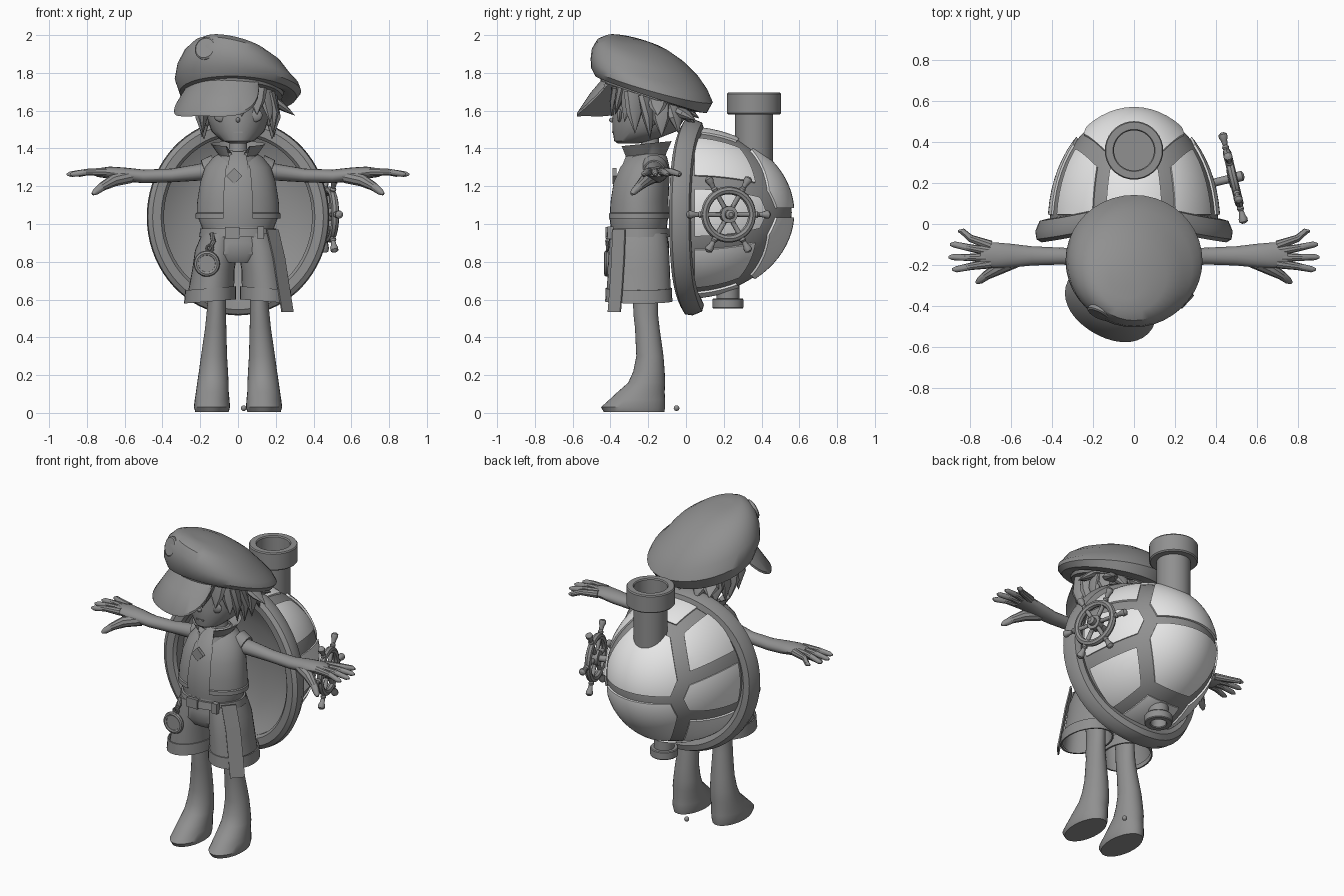
import bpy, bmesh, math
from mathutils import Vector as V, Matrix

old = bpy.data.objects.get("Cube")
if old:
    bpy.data.objects.remove(old)

def material(name, value):
    m = bpy.data.materials.new(name)
    m.use_nodes = True
    m.diffuse_color = (value, value, value, 1)
    m.node_tree.nodes["Principled BSDF"].inputs["Base Color"].default_value = (value, value, value, 1)
    return m

GREY = material("mid grey", 0.28)
PALE = material("pale grey", 0.8)
parts = []

def finish(name, bm, mat=GREY):
    bmesh.ops.recalc_face_normals(bm, faces=bm.faces)
    me = bpy.data.meshes.new(name)
    bm.to_mesh(me)
    bm.free()
    me.materials.append(mat)
    ob = bpy.data.objects.new(name, me)
    bpy.context.collection.objects.link(ob)
    parts.append(ob)
    return ob

def ring(c, u, v, n=24, a0=0.0, a1=math.tau):
    full = abs(a1 - a0 - math.tau) < 1e-4
    step = (a1 - a0) / (n if full else n - 1)
    return [V(c) + V(u) * math.cos(a0 + i * step) + V(v) * math.sin(a0 + i * step) for i in range(n)]

def skin(name, rings, caps=(True, True), around=True, loop=False):
    """Join a row of rings into one surface."""
    bm = bmesh.new()
    rows = [[bm.verts.new(p) for p in r] for r in rings]
    n = len(rows[0])
    pairs = list(zip(rows, rows[1:])) + ([(rows[-1], rows[0])] if loop else [])
    for a, b in pairs:
        for i in range(n if around else n - 1):
            j = (i + 1) % n
            bm.faces.new((a[i], a[j], b[j], b[i]))
    if around and not loop:
        for cap, row in zip(caps, (rows[0], rows[-1])):
            if cap:
                bm.faces.new(row)
    return finish(name, bm)

def stack(name, rows, caps=(True, True), n=28, a0=0.0, a1=math.tau):
    """Rows of z, cx, cy, rx, ry and optional slopes in x and y."""
    rings = []
    for z, cx, cy, rx, ry, *s in rows:
        sx, sy = s if s else (0, 0)
        rings.append(ring((cx, cy, z), (rx, 0, rx * sx), (0, ry, ry * sy), n, a0, a1))
    return skin(name, rings, caps, abs(a1 - a0 - math.tau) < 1e-4)

def tube(name, pts, n=10, flat=1.0):
    """Tapered tube through points of x, y, z, radius."""
    rings = []
    for i, p in enumerate(pts):
        t = V(pts[min(i + 1, len(pts) - 1)][:3]) - V(pts[max(i - 1, 0)][:3])
        q = t.to_track_quat('Z', 'Y')
        rings.append(ring(p[:3], q @ V((p[3], 0, 0)), q @ V((0, p[3] * flat, 0)), n))
    return skin(name, rings)

def ball(name, c, r, n=16):
    bm = bmesh.new()
    bmesh.ops.create_uvsphere(bm, u_segments=n, v_segments=n // 2, radius=1)
    bm.transform(Matrix.Translation(c) @ Matrix.Diagonal((*r, 1)))
    return finish(name, bm)

def box(name, c, size, turn=0.0):
    bm = bmesh.new()
    bmesh.ops.create_cube(bm, size=1)
    bm.transform(Matrix.Translation(c) @ Matrix.Rotation(turn, 4, 'Y') @ Matrix.Diagonal((*size, 1)))
    return finish(name, bm)

def torus(name, c, normal, r, t, n=32):
    q = V(normal).to_track_quat('Z', 'Y')
    rings = []
    for i in range(n):
        d = q @ V((math.cos(i * math.tau / n), math.sin(i * math.tau / n), 0))
        rings.append(ring(V(c) + d * r, d * t, (q @ V((0, 0, 1))) * t, 8))
    return skin(name, rings, loop=True)

# Legs, shorts and arms
for s, side in ((-1, "right"), (1, "left")):
    stack(side + "_leg", [(z, s * cx, cy, rx, ry) for z, cx, cy, rx, ry in (
        (0.005, .138, -.275, .088, .16), (.03, .138, -.28, .096, .17), (.07, .137, -.258, .092, .148),
        (.11, .136, -.238, .087, .125), (.16, .133, -.208, .083, .098), (.22, .13, -.196, .077, .083),
        (.3, .127, -.191, .069, .072), (.45, .118, -.205, .056, .065), (.52, .115, -.213, .052, .065),
        (.6, .112, -.215, .048, .066), (.75, .11, -.22, .05, .07))])
    stack(side + "_shorts_leg", [(z, s * cx, -.25, rx, ry) for z, cx, rx, ry in (
        (.95, .095, .095, .15), (.86, .115, .113, .16), (.76, .13, .112, .165), (.6, .147, .125, .17))], (True, False))
    stack(side + "_cuff", [(z, s * cx, -.25, rx, ry, -.08 * s, 0) for z, cx, rx, ry in (
        (.66, .145, .128, .168), (.66, .145, .135, .175), (.59, .148, .138, .178), (.59, .148, .13, .168))], (False, False))
    skin(side + "_arm", [ring((s * x, y, z), (0, ry, 0), (0, 0, rz), 16) for x, y, z, ry, rz in (
        (.08, -.18, 1.28, .07, .06), (.18, -.17, 1.277, .05, .046), (.35, -.157, 1.257, .041, .036),
        (.5, -.156, 1.252, .047, .036), (.6, -.155, 1.262, .058, .037), (.68, -.153, 1.272, .063, .032),
        (.75, -.15, 1.272, .058, .022))])
    for k, (x, y, y0) in enumerate(((.86, -.035, -.105), (.9, -.1, -.135), (.907, -.162, -.165), (.89, -.222, -.193))):
        tube(side + "_finger_%d" % k, [(s * .7, y0, 1.275, .024), (s * .8, (y + y0) / 2, 1.275, .018),
             (s * (x - .02), y, 1.264, .015), (s * x, y, 1.262, .006)])
    tube(side + "_thumb", [(s * .57, -.175, 1.25, .035), (s * .66, -.215, 1.23, .033),
                           (s * .72, -.25, 1.197, .023), (s * .755, -.277, 1.17, .018), (s * .77, -.287, 1.158, .008)])
    # Vest armhole trim
    skin(side + "_armhole", [ring((s * x, -.17, z), (0, r, 0), (s * .02, 0, r), 20)
                             for x, z, r in ((.12, 1.29, .075), (.175, 1.278, .06), (.175, 1.278, .052))], (False, False))

stack("shorts_hips", [(.795, 0, -.25, .17, .13), (.84, 0, -.25, .215, .16), (.9, 0, -.25, .207, .16), (.985, 0, -.25, .185, .15)])
stack("belt", [(z, 0, -.25, r, r - .035) for z, r in ((.93, .19), (.93, .206), (.975, .2), (.975, .185))], (False, False))
box("belt_buckle", (-.03, -.417, .953), (.075, .02, .06))
box("belt_loop", (.12, -.4, .953), (.035, .03, .065))
skin("hanging_strap", [[V((x + dx, y + dy, z)) for dx, dy in ((-.03, -.03), (.03, .035), (.024, .041), (-.036, -.024))]
     for x, y, z in ((.185, -.36, .97), (.22, -.365, .82), (.245, -.375, .66), (.265, -.385, .535))])

# Pocket watch on its chain
tube("watch_chain", [(-.14, -.395, .95, .012), (-.13, -.415, .91, .014), (-.15, -.415, .86, .01)], 8)
torus("watch_rim", (-.165, -.42, .79), (0, 1, 0), .055, .014)
skin("watch_face", [ring((-.165, y, .79), (.052, 0, 0), (0, 0, .052)) for y in (-.428, -.405)])
torus("watch_ring", (-.15, -.418, .87), (0, 1, 0), .018, .006, 16)

# Torso, open vest, neck and collar
body = ((1.03, -.25, .22, .162), (1.12, -.25, .216, .158), (1.22, -.24, .2, .152), (1.3, -.222, .175, .135),
        (1.355, -.205, .13, .105), (1.39, -.2, .07, .07))
stack("shirt", [(.95, 0, -.25, .18, .145)] + [(z - .005, 0, y, rx - .012, ry - .008) for z, y, rx, ry in body])
gap = .36
stack("vest", [(z, 0, y, rx, ry) for z, y, rx, ry in body], n=36, a0=-math.pi / 2 + gap, a1=math.pi * 1.5 - gap)
stack("vest_hem", [(z, 0, -.25, r, r - .057) for z, r in ((1.06, .219), (1.055, .225), (1.03, .226), (1.03, .215))],
      n=36, a0=-math.pi / 2 + gap, a1=math.pi * 1.5 - gap)
stack("neck", [(1.34, 0, -.19, .06, .06), (1.4, 0, -.19, .048, .048), (1.52, 0, -.19, .048, .048)])
stack("collar", [(1.32, 0, -.235, .11, .125, 0, .3), (1.37, 0, -.215, .105, .115, 0, .12),
                 (1.425, 0, -.215, .145, .14, 0, .1), (1.42, 0, -.215, .13, .125, 0, .1), (1.36, 0, -.2, .06, .07)],
      n=28, a0=-math.pi / 2 + .45, a1=math.pi * 1.5 - .45)
box("diamond_brooch", (-.02, -.378, 1.255), (.06, .02, .06), math.pi / 4)

# Head and face
stack("head", [(1.425, 0, -.31, .035, .05), (1.44, 0, -.28, .085, .1), (1.49, 0, -.22, .14, .168),
               (1.56, 0, -.197, .165, .193), (1.65, 0, -.18, .172, .2), (1.76, 0, -.19, .16, .19)])
ball("nose", (0, -.386, 1.55), (.012, .022, .014))
box("mouth", (0, -.382, 1.485), (.05, .018, .008))
for s in (-1, 1):
    ball("eye", (s * .085, -.352, 1.575), (.045, .014, .036))
    ball("ear", (s * .165, -.19, 1.56), (.02, .035, .045))

# Hair
ball("hair_back", (0, -.135, 1.655), (.19, .165, .15), 24)
locks = [((.165, -.28, 1.7), (.185, -.27, 1.48)), ((.17, -.21, 1.68), (.18, -.19, 1.45)), ((.17, -.13, 1.66), (.19, -.13, 1.46)),
         ((.15, -.07, 1.64), (.18, -.04, 1.48)), ((.09, -.03, 1.62), (.1, .05, 1.52)), ((.13, -.06, 1.61), (.2, .05, 1.55))]
for s in (-1, 1):
    for k, (a, b) in enumerate(locks):
        mid = (V(a) + V(b)) / 2 + V((.01, 0, 0))
        tube("hair_lock_%d" % k, [(s * a[0], *a[1:], .05), (s * mid.x, mid.y, mid.z, .046), (s * b[0], *b[1:], .002)], 8, .6)
for a, b in (((.05, -.355, 1.72), (.02, -.395, 1.57)), ((.1, -.34, 1.72), (.1, -.375, 1.58)), ((.15, -.3, 1.72), (.17, -.325, 1.54)),
             ((-.08, -.355, 1.72), (-.1, -.375, 1.6)), ((.18, -.15, 1.66), (.3, -.15, 1.575)), ((0, -.02, 1.62), (0, .07, 1.56))):
    tube("hair_fringe", [(*a, .055), (*((V(a) + V(b)) / 2), .042), (*b, .002)], 8, .5)

# Slouched cap
stack("cap_crown", [(1.73, 0, -.19, .18, .18, 0, -.33), (1.675, .01, -.19, .25, .22, 0, -.36), (1.685, 0, -.185, .31, .295, -.04, -.33),
      (1.735, 0, -.18, .335, .322, -.1, -.28), (1.79, 0, -.195, .322, .31, -.16, -.27), (1.845, 0, -.215, .285, .285, -.24, -.27),
      (1.9, 0, -.232, .235, .24, -.25, -.29), (1.94, -.01, -.248, .17, .18, -.24, -.28), (1.965, -.03, -.265, .09, .1, -.18, -.2),
      (1.972, -.035, -.27, .03, .03, -.18, -.2)], n=40)
stack("cap_band", [(1.67, -.01, -.2, .215, .215, 0, -.33), (1.67, -.01, -.2, .245, .25, 0, -.33),
                   (1.74, -.01, -.2, .265, .265, 0, -.33)], n=40)
visor = []
for low, lift in ((0, 0), (.5, .012), (1, 0), (1, -.014), (.5, -.014), (0, -.02)):
    row = []
    for i in range(25):
        t = i / 12 - 1
        a = -math.pi / 2 - .52 + t * .95
        reach = low * (1 - t ** 4 * .85)
        r = .245 + .15 * reach
        row.append(V((r * math.cos(a), -.19 + r * math.sin(a), 1.785 - .2 * reach + lift - .03 * t * t)))
    visor.append(row)
skin("cap_visor", visor, around=False, loop=True)
q = V((-.42, -.85, .3)).to_track_quat('Z', 'Y')
skin("cap_badge", [ring(V((-.165, -.425, 1.925)) + q @ V((0, 0, h)), q @ V((r, 0, 0)), q @ V((0, r, 0)))
                   for h, r in ((-.03, .062), (.018, .062), (.024, .054))])
ball("cap_button", (.1, -.44, 1.8), (.016, .016, .016))

# Shell: dome, rim, hollow front and raised plates
SHELL = Matrix.Translation((0, 0, 1.06)) @ Matrix.Diagonal((.412, .56, .445, 1))
def dome(cuts):
    bm = bmesh.new()
    bmesh.ops.create_uvsphere(bm, u_segments=64, v_segments=40, radius=1)
    for co, no in cuts:
        bmesh.ops.bisect_plane(bm, geom=bm.verts[:] + bm.edges[:] + bm.faces[:], plane_co=co, plane_no=no, clear_inner=True)
    return bm
bm = dome([((0, 0, 0), (0, 1, 0))])
bm.transform(SHELL)
finish("shell_dome", bm)
skin("shell_hollow", [ring((0, y, 1.05), (.42 * k, 0, 0), (0, 0, .46 * k), 48)
                      for k, y in ((1, -.02), (.85, .025), (.6, .065), (.3, .085), (.05, .09))], (False, True))
rim = []
for i in range(72):
    a = i * math.tau / 72
    c, s = math.cos(a), math.sin(a)
    mid = V((.437 * c, -.035 + .035 * s ** 2 + .035 * s ** 6, 1.037 + .475 * s))
    out = V((c, 0, s))
    rim.append([mid + out * u + V((0, v, 0)) for u, v in
                ((-.045, -.03), (-.03, -.048), (.015, -.055), (.04, -.04), (.046, 0), (.025, .05), (-.01, .06), (-.045, .045))])
skin("shell_rim", rim, loop=True)

def seed(polar, azimuth):
    p, a = math.radians(polar), math.radians(azimuth)
    return V((math.sin(p) * math.cos(a), math.cos(p), math.sin(p) * math.sin(a)))
seeds = [seed(29, 90), seed(29, -90)] + [seed(82, a) for a in (90, 42, 0, -42, -90, -138, 180, 138)]
for i, si in enumerate(seeds):
    cuts = [((0, .08, 0), (0, 1, 0))]
    for j, sj in enumerate(seeds):
        if i != j:
            no = (si - sj).normalized()
            cuts.append((no * (.055 if i + j == 1 else .085), no))
    bm = dome(cuts)
    geo = bmesh.ops.extrude_face_region(bm, geom=bm.faces[:])["geom"]
    for v in [g for g in geo if isinstance(g, bmesh.types.BMVert)]:
        v.co *= 1.025
    bm.transform(SHELL)
    finish("shell_plate_%d" % i, bm, PALE)

# Funnel above and outlet below
def pipe(name, y, rows):
    stack(name, [(z, 0, y, r, r) for z, r in rows], n=36)
pipe("funnel", .36, ((1.25, .1), (1.58, .1), (1.58, .136), (1.587, .143), (1.688, .143), (1.695, .138),
                     (1.695, .103), (1.688, .098), (1.5, .098)))
pipe("outlet", .222, ((.72, .06), (.605, .06), (.605, .078), (.6, .082), (.558, .082), (.553, .078),
                      (.553, .05), (.558, .046), (.64, .046)))

# Steering wheel on the left of the shell
turn = Matrix.Rotation(math.radians(13.6), 3, 'Z')
hub = V((.485, .225, 1.05))
axis = turn @ V((1, 0, 0))
torus("wheel_ring", hub, axis, .128, .021, 40)
tube("wheel_axle", [(*(hub + axis * h), r) for h, r in ((-.14, .02), (-.025, .02), (-.024, .045), (.02, .045),
                                                      (.021, .025), (.045, .025), (.055, .012))], 20)
for k in range(6):
    a = k * math.tau / 6
    d = turn @ V((0, math.cos(a), math.sin(a)))
    tube("wheel_spoke_%d" % k, [(*(hub + d * r), w) for r, w in (
        (.02, .013), (.14, .013), (.155, .018), (.165, .012), (.19, .016), (.205, .022), (.22, .021), (.229, .008))])

# Small loose bead by the feet
ball("bead", (.03, -.05, .025), (.015, .015, .015))

bpy.ops.object.select_all(action='DESELECT')
for ob in parts:
    ob.select_set(True)
bpy.context.view_layer.objects.active = parts[0]
bpy.ops.object.shade_smooth_by_angle(angle=math.radians(35))
